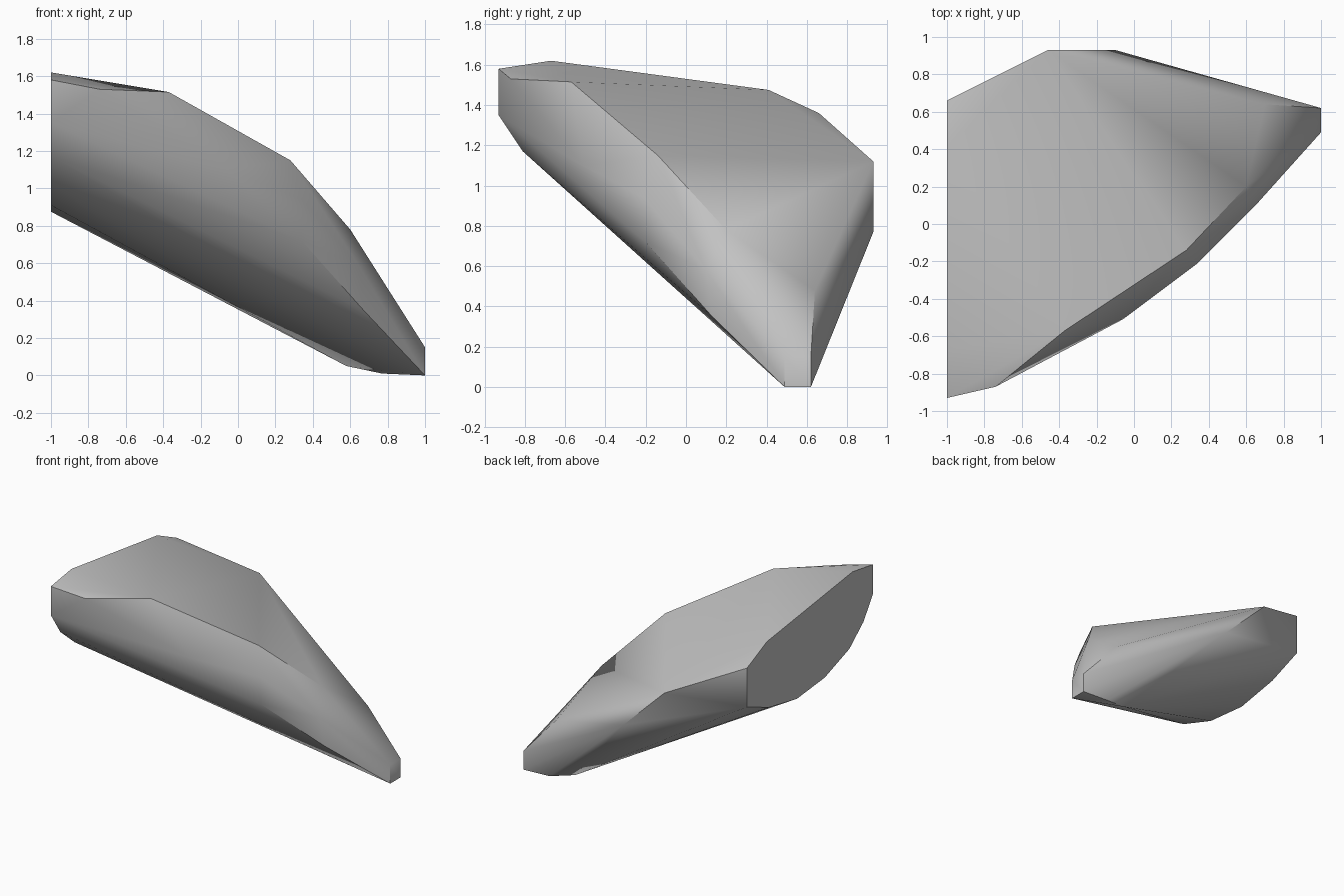
import bpy
import bmesh
import math

# Remove the default cube only
default_cube = bpy.data.objects.get("Cube")
if default_cube:
    bpy.data.objects.remove(default_cube, do_unlink=True)


def make_material(name, colour):
    material = bpy.data.materials.new(name)
    material.use_nodes = True
    material.diffuse_color = colour
    shader = next(n for n in material.node_tree.nodes if n.type == "BSDF_PRINCIPLED")
    shader.inputs["Base Color"].default_value = colour
    return material


def hull_object(name, points, material, smooth_angle):
    """Wrap the corner points in a faceted stone skin."""
    bm = bmesh.new()
    for point in points:
        bm.verts.new(point)
    hull = bmesh.ops.convex_hull(bm, input=bm.verts[:], use_existing_faces=False)
    spare = {v for key in ("geom_interior", "geom_unused") for v in hull[key]
             if isinstance(v, bmesh.types.BMVert)}
    bmesh.ops.delete(bm, geom=list(spare), context="VERTS")
    # Merge the triangles that lie in one plane, such as the broken end
    bmesh.ops.dissolve_limit(bm, angle_limit=math.radians(1),
                             verts=bm.verts[:], edges=bm.edges[:])
    bmesh.ops.recalc_face_normals(bm, faces=bm.faces[:])
    mesh = bpy.data.meshes.new(name)
    bm.to_mesh(mesh)
    bm.free()
    mesh.materials.append(material)
    obj = bpy.data.objects.new(name, mesh)
    bpy.context.collection.objects.link(obj)
    bpy.ops.object.select_all(action="DESELECT")
    obj.select_set(True)
    bpy.context.view_layer.objects.active = obj
    bpy.ops.object.shade_smooth_by_angle(angle=math.radians(smooth_angle))
    return obj


# Flat broken end: outline in y and z
end_outline = [(-.93, 1.58), (-.93, 1.35), (-.81, 1.17), (-.63, 1.02),
               (-.32, .91), (.03, .875), (.38, .94), (.66, 1.05),
               (.66, 1.36), (.41, 1.475), (-.67, 1.62)]
broken_end = [(-1, y, z) for y, z in end_outline]

# Upper and lower ridges of the bevelled front edge
upper_ridge = [(-.74, -.87, 1.53), (-.37, -.57, 1.515),
               (.28, -.14, 1.15), (.6, .2, .78)]
lower_ridge = [(-.06, -.51, 1.1), (.34, -.21, .94), (.34, -.2, .72),
               (.65, .1, .58), (.67, .13, .35)]

# Back corners and the underside near the tip
back_corners = [(-.46, .93, 1.12), (-.1, .93, .77), (.7, .64, .48)]
underside = [(.58, .57, .05), (.77, .62, .01)]

# Small blunt tip
tip = [(1, y, z) for y in (.49, .62) for z in (0, .15)]

stone = make_material("grey stone", (.54, .54, .54, 1))
hull_object("rock_shard",
            broken_end + upper_ridge + lower_ridge + back_corners + underside + tip,
            stone, 38)
